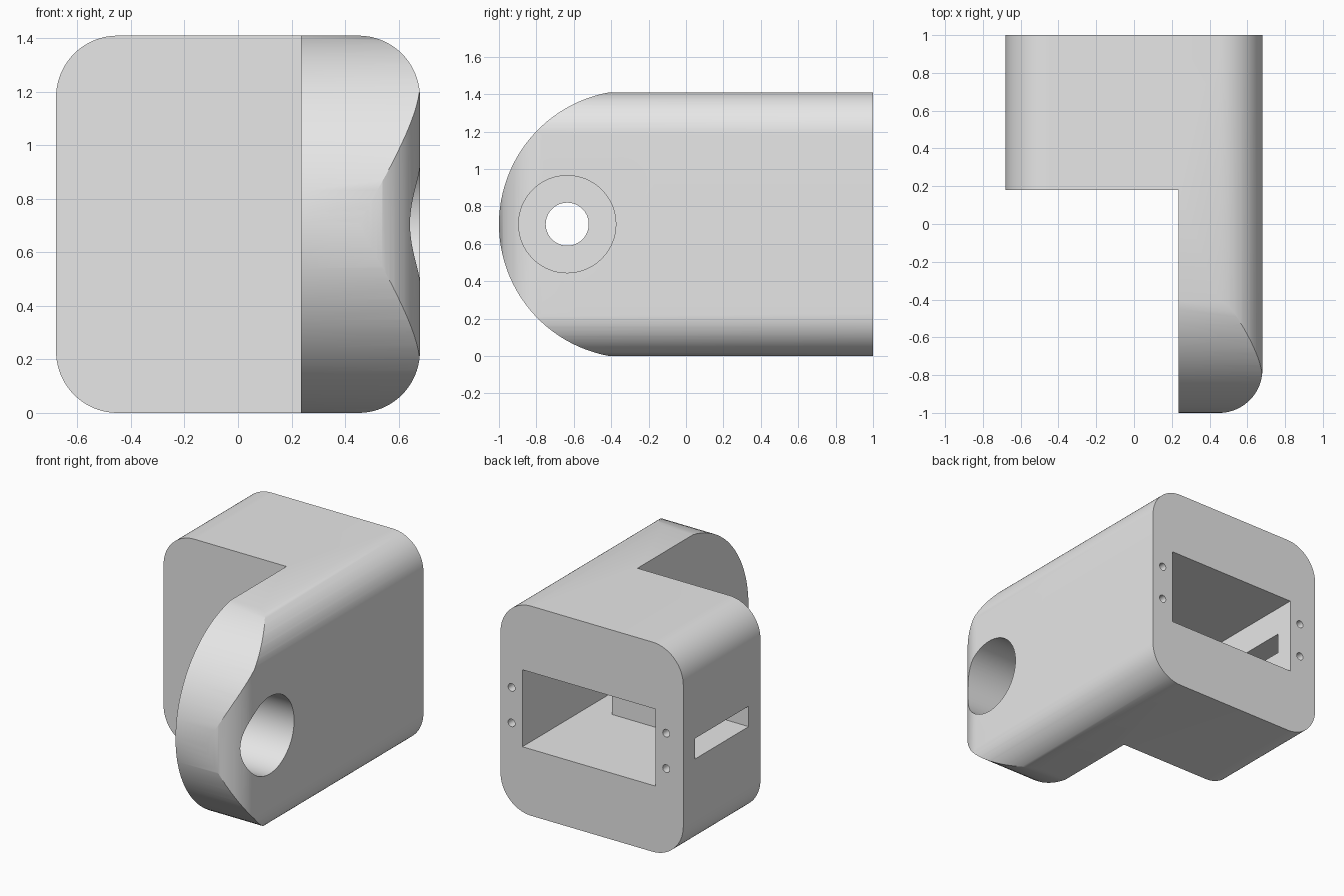
import bpy
import bmesh
from math import radians, sin, cos, asin
from mathutils import Vector

if "Cube" in bpy.data.objects:
    bpy.data.objects.remove(bpy.data.objects["Cube"], do_unlink=True)

grey = bpy.data.materials.new("plain_grey")
grey.use_nodes = True
grey.diffuse_color = (0.8, 0.8, 0.8, 1)
grey.node_tree.nodes["Principled BSDF"].inputs["Base Color"].default_value = (0.8, 0.8, 0.8, 1)

W, H, R = 0.68, 1.41, 0.23      # half width, height, corner radius
MID = H / 2


def arc(cu, cv, r, start, end, steps=20):
    angles = [radians(start + (end - start) * i / steps) for i in range(steps + 1)]
    return [(cu + r * cos(a), cv + r * sin(a)) for a in angles]


def prism(name, axis, outline, lo, hi):
    """Extrude a flat outline along x, y or z from lo to hi."""
    place = {"x": lambda u, v, t: (t, u, v),
             "y": lambda u, v, t: (u, t, v),
             "z": lambda u, v, t: (u, v, t)}[axis]
    bm = bmesh.new()
    ends = [[bm.verts.new(place(u, v, t)) for u, v in outline] for t in (lo, hi)]
    n = len(outline)
    for end in ends:
        bm.faces.new(end)
    for i in range(n):
        j = (i + 1) % n
        bm.faces.new((ends[0][i], ends[0][j], ends[1][j], ends[1][i]))
    bmesh.ops.recalc_face_normals(bm, faces=bm.faces)
    mesh = bpy.data.meshes.new(name)
    bm.to_mesh(mesh)
    bm.free()
    mesh.materials.append(grey)
    ob = bpy.data.objects.new(name, mesh)
    bpy.context.collection.objects.link(ob)
    return ob


def box(name, x, y, z):
    return prism(name, "z", [(x[0], y[0]), (x[1], y[0]), (x[1], y[1]), (x[0], y[1])], *z)


def combine(target, tool, operation):
    """Apply a boolean and discard the tool."""
    mod = target.modifiers.new("cut", "BOOLEAN")
    mod.operation, mod.object, mod.solver = operation, tool, "EXACT"
    bpy.context.view_layer.objects.active = target
    bpy.ops.object.modifier_apply(modifier=mod.name)
    bpy.data.objects.remove(tool, do_unlink=True)


# Rounded square bar running front to back
section = (arc(W - R, H - R, R, 0, 90) + arc(R - W, H - R, R, 90, 180)
           + arc(R - W, R, R, 180, 270) + arc(W - R, R, R, 270, 360))
body = prism("bracket_body", "y", section, -1.2, 1)

# L-shaped plan: wide block behind, arm in front with a rounded outer corner
plan = [(0.235, -1), *arc(W - R, R - 1, R, 270, 360), (W, 0), (W + 0.1, 0),
        (W + 0.1, 1.1), (-W - 0.1, 1.1), (-W - 0.1, 0.18), (0.235, 0.18)]
combine(body, prism("plan", "z", plan, -0.1, H + 0.1), "INTERSECT")

# Round nose of the arm, seen from the side
nose_r = 0.716
tilt = 180 / 3.14159 * asin(MID / nose_r)
nose = arc(nose_r - 1, MID, nose_r, 180 - tilt, 180 + tilt, 48)
nose += [(-0.41, -0.1), (1.1, -0.1), (1.1, H + 0.1), (-0.41, H + 0.1)]
combine(body, prism("nose", "x", nose, -0.8, 0.8), "INTERSECT")

# Pivot hole with a deep counterbore from the outside
for radius, start in ((0.26, 0.30), (0.115, 0.1)):
    combine(body, prism("bore", "x", arc(-0.635, MID, radius, 0, 354.375, 63), start, 0.9), "DIFFERENCE")

# Rear pocket, its inner channel and the side slot
combine(body, box("pocket", (-0.472, 0.517), (0.305, 1.1), (0.447, 0.965)), "DIFFERENCE")
combine(body, box("channel", (0.339, 0.517), (0.0, 0.5), (0.447, 0.965)), "DIFFERENCE")
combine(body, box("slot", (-0.8, -0.3), (0.305, 0.875), (0.637, 0.775)), "DIFFERENCE")

# Screw holes beside the pocket
for x in (-0.553, 0.598):
    for dz in (-0.119, 0.119):
        hole = arc(x, MID + dz, 0.026, 0, 345, 23)
        combine(body, prism("screw_hole", "y", hole, 0.8, 1.1), "DIFFERENCE")

bpy.ops.object.select_all(action="DESELECT")
body.select_set(True)
bpy.context.view_layer.objects.active = body
bpy.ops.object.shade_smooth_by_angle(angle=radians(25))
